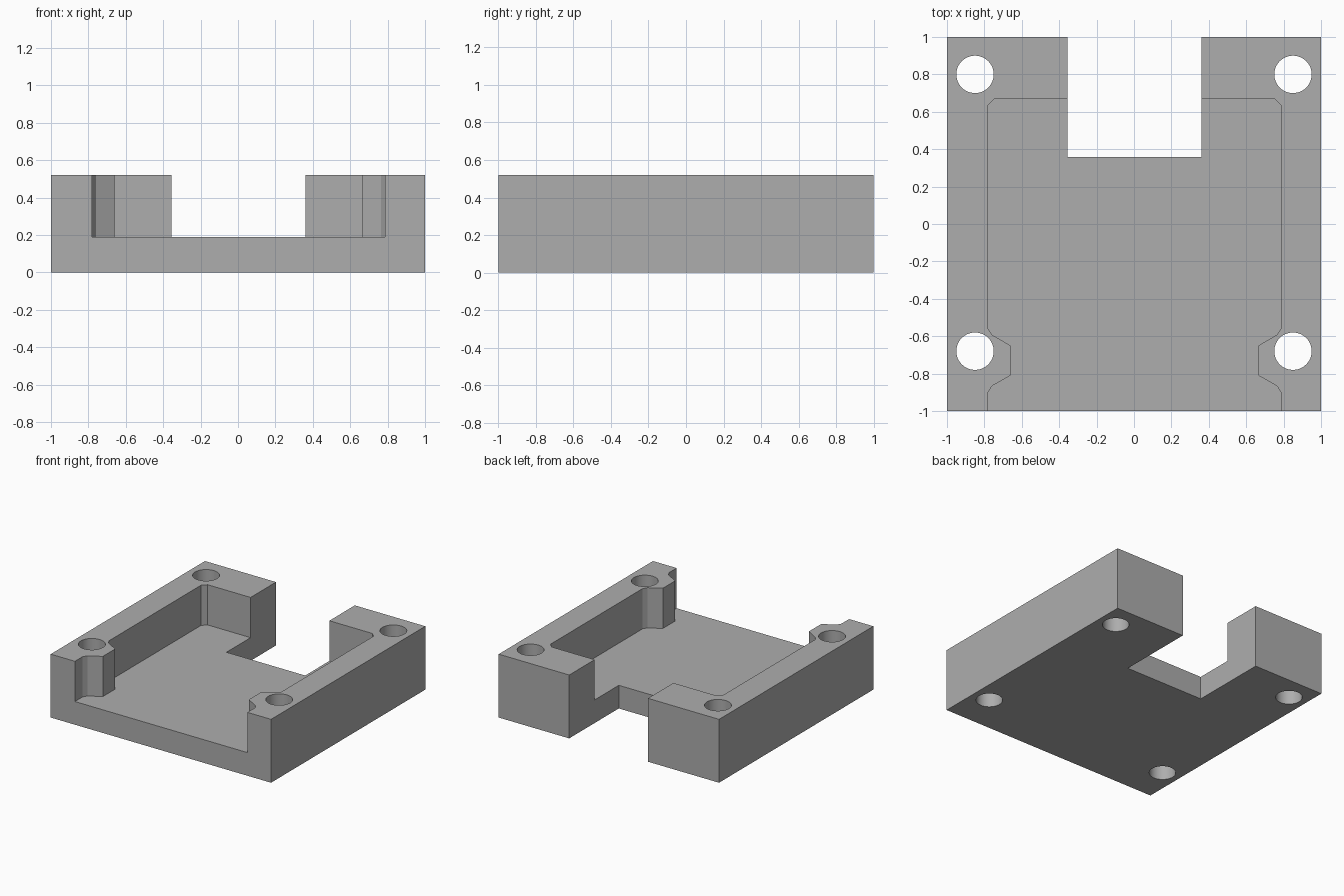
import bpy, bmesh, math

old = bpy.data.objects.get("Cube")
if old:
    bpy.data.objects.remove(old, do_unlink=True)

HEIGHT, FLOOR = 0.52, 0.19

grey = bpy.data.materials.new("plain grey")
grey.use_nodes = True
colour = (0.42, 0.42, 0.42, 1)
grey.diffuse_color = colour
grey.node_tree.nodes["Principled BSDF"].inputs["Base Color"].default_value = colour


def prism(name, outline, z0, z1):
    """Extrude a flat outline from z0 up to z1."""
    bm = bmesh.new()
    face = bm.faces.new([bm.verts.new((x, y, z0)) for x, y in outline])
    new = bmesh.ops.extrude_face_region(bm, geom=[face])["geom"]
    verts = [v for v in new if isinstance(v, bmesh.types.BMVert)]
    bmesh.ops.translate(bm, verts=verts, vec=(0, 0, z1 - z0))
    bmesh.ops.recalc_face_normals(bm, faces=bm.faces)
    mesh = bpy.data.meshes.new(name)
    bm.to_mesh(mesh)
    bm.free()
    mesh.materials.append(grey)
    obj = bpy.data.objects.new(name, mesh)
    bpy.context.collection.objects.link(obj)
    return obj


def rectangle(x0, x1, y0, y1):
    return [(x0, y0), (x1, y0), (x1, y1), (x0, y1)]


def circle(cx, cy, radius, sides=48):
    angles = [2 * math.pi * i / sides for i in range(sides)]
    return [(cx + radius * math.cos(a), cy + radius * math.sin(a)) for a in angles]


# Solid tray block
tray = prism("mounting_tray", rectangle(-1, 1, -1, 1), 0, HEIGHT)

# Pocket, open at the front, with bosses around the front holes
side = [(0.7825, -1.1), (0.7825, -0.9), (0.762, -0.866), (0.6625, -0.81),
        (0.6625, -0.65), (0.762, -0.592), (0.7825, -0.56),
        (0.7825, 0.635), (0.7475, 0.67)]
shift = 0.0025
pocket = [(x + shift, y) for x, y in side]
pocket += [(shift - x, y) for x, y in reversed(side)]
cutters = [prism("pocket_cutter", pocket, FLOOR, HEIGHT + 0.1)]

# Rear cable notch through the full height
cutters.append(prism("notch_cutter", rectangle(-0.355, 0.36, 0.357, 1.1), -0.1, HEIGHT + 0.1))

# Four corner screw holes
for x in (-0.85, 0.85):
    for y in (-0.68, 0.8):
        cutters.append(prism("hole_cutter", circle(x, y, 0.1), -0.1, HEIGHT + 0.1))

# Cut the block, then discard the cutters
bpy.context.view_layer.objects.active = tray
tray.select_set(True)
for cutter in cutters:
    cutter.hide_render = True
    cut = tray.modifiers.new("cut", "BOOLEAN")
    cut.operation = "DIFFERENCE"
    cut.solver = "EXACT"
    cut.object = cutter
    bpy.ops.object.modifier_apply(modifier=cut.name)
    bpy.data.objects.remove(cutter, do_unlink=True)

bpy.ops.object.shade_smooth_by_angle(angle=math.radians(20))
